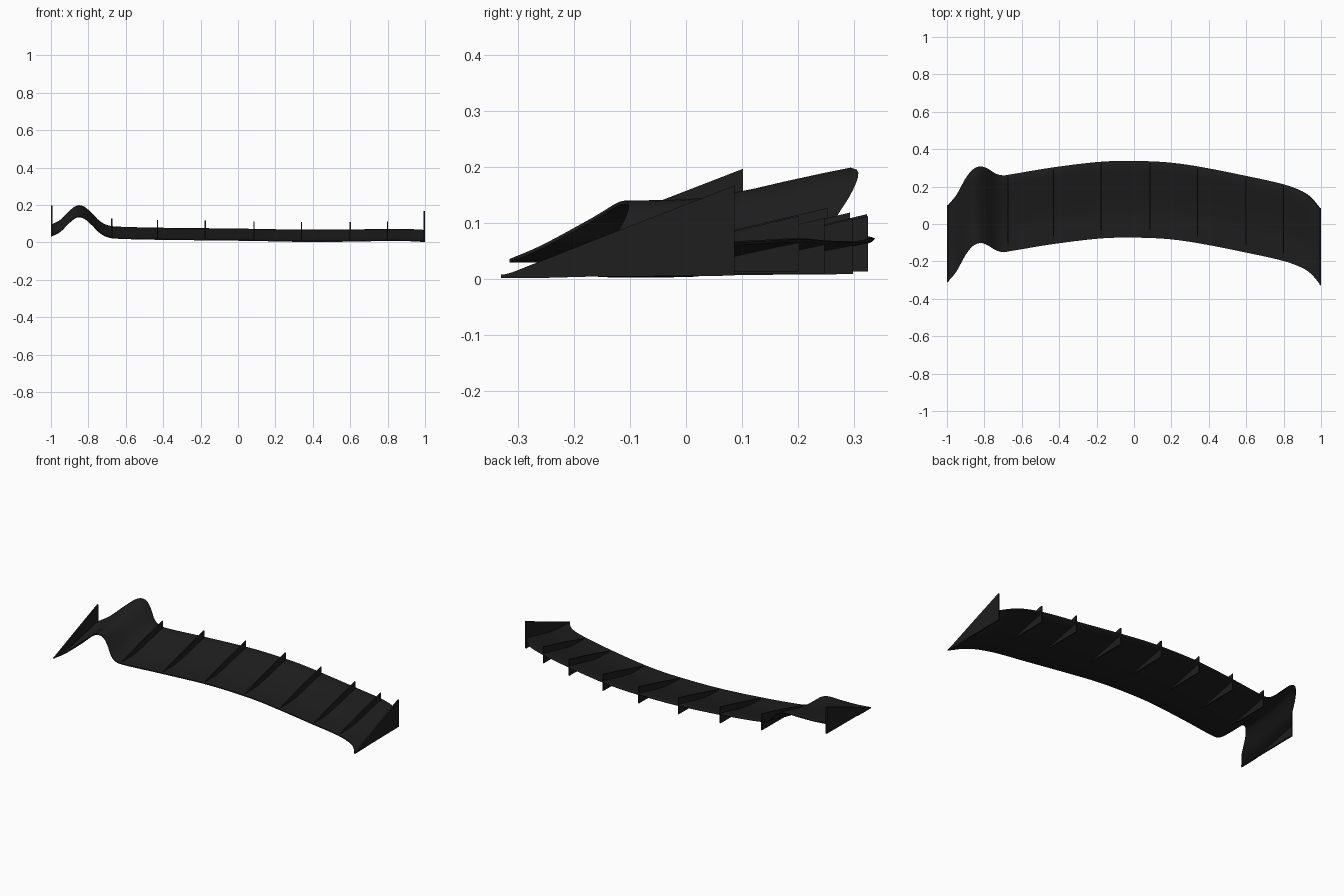
import bpy, bmesh

if "Cube" in bpy.data.objects:
    bpy.data.objects.remove(bpy.data.objects["Cube"])

black = bpy.data.materials.new("satin_black")
black.diffuse_color = (0.013, 0.013, 0.013, 1)
black.use_nodes = True
black.node_tree.nodes["Principled BSDF"].inputs["Base Color"].default_value = black.diffuse_color

# Sweep path: x, y of the front edge, z of the underside at the front
PATH = [(-1, -.315, .03), (-.95, -.255, .056), (-.9, -.165, .105), (-.86, -.117, .133),
        (-.82, -.102, .125), (-.78, -.115, .09), (-.74, -.14, .05), (-.7, -.15, .028),
        (-.65, -.143, .02), (-.43, -.107, .014), (-.175, -.077, .011), (0, -.073, .009),
        (.175, -.08, .006), (.34, -.102, .003), (.6, -.153, .004), (.8, -.198, .008),
        (.9, -.235, .007), (.95, -.27, .005), (1, -.33, .002)]


def slope(i, k):
    a, b = PATH[max(i - 1, 0)], PATH[min(i + 1, len(PATH) - 1)]
    return (b[k] - a[k]) / (b[0] - a[0])


def path_at(x):
    """Smooth (cubic) front-edge position at x."""
    i = 0
    while i < len(PATH) - 2 and x > PATH[i + 1][0]:
        i += 1
    a, b = PATH[i], PATH[i + 1]
    h = b[0] - a[0]
    t = (x - a[0]) / h
    return [a[k] * (2*t**3 - 3*t*t + 1) + b[k] * (3*t*t - 2*t**3)
            + h * slope(i, k) * (t**3 - 2*t*t + t) + h * slope(i + 1, k) * (t**3 - t*t)
            for k in (1, 2)]


def finish(bm, name):
    bmesh.ops.recalc_face_normals(bm, faces=bm.faces)
    me = bpy.data.meshes.new(name)
    bm.to_mesh(me)
    bm.free()
    me.materials.append(black)
    ob = bpy.data.objects.new(name, me)
    bpy.context.collection.objects.link(ob)
    return ob


# Blade: flat lip that curves up to the rear, swept along the path
under = [(0, 0), (.06, 0), (.11, .001), (.15, .005), (.19, .012), (.24, .022),
         (.30, .036), (.36, .049), (.405, .058)]
upper = [(y - .001, z + .007) for y, z in under[1:]]
section = under + [(.41, .063)] + upper[::-1] + [(0, .006)]
bm = bmesh.new()
rings = []
N = 160
for i in range(N + 1):
    x = -1 + 2 * i / N
    dy, dz = path_at(x)
    rings.append([bm.verts.new((x, dy + y, dz + z)) for y, z in section])
n = len(section)
for a, b in zip(rings, rings[1:]):
    for j in range(n):
        bm.faces.new((a[j], a[(j + 1) % n], b[(j + 1) % n], b[j]))
bm.faces.new(rings[0])
bm.faces.new(rings[-1])
blade = finish(bm, "lip_blade")
bpy.context.view_layer.objects.active = blade
blade.select_set(True)
bpy.ops.object.shade_smooth_by_angle(angle=0.6)


# Fins: upright plates crossing the blade
def fin(name, x, thick, outline):
    dy, dz = path_at(x)
    bm = bmesh.new()
    sides = [[bm.verts.new((x + s * thick / 2, dy + y, dz + z)) for y, z in outline]
             for s in (-1, 1)]
    m = len(outline)
    for s in sides:
        bm.faces.new(s)
    for j in range(m):
        k = (j + 1) % m
        bm.faces.new((sides[0][j], sides[0][k], sides[1][k], sides[1][j]))
    finish(bm, name)


for i, x in enumerate((-.675, -.43, -.175, .085, .34, .6, .8)):
    fin(f"fin_{i + 1}", x, .006, [(.02, .003), (.40, .006), (.40, .105), (.21, .06), (.02, .009)])

# End plates
end = [(0, .001), (.412, .004), (.412, .165), (.2, .083), (.015, .01), (0, .006)]
fin("end_plate_left", -.996, .008, end)
fin("end_plate_right", .996, .008, end)
